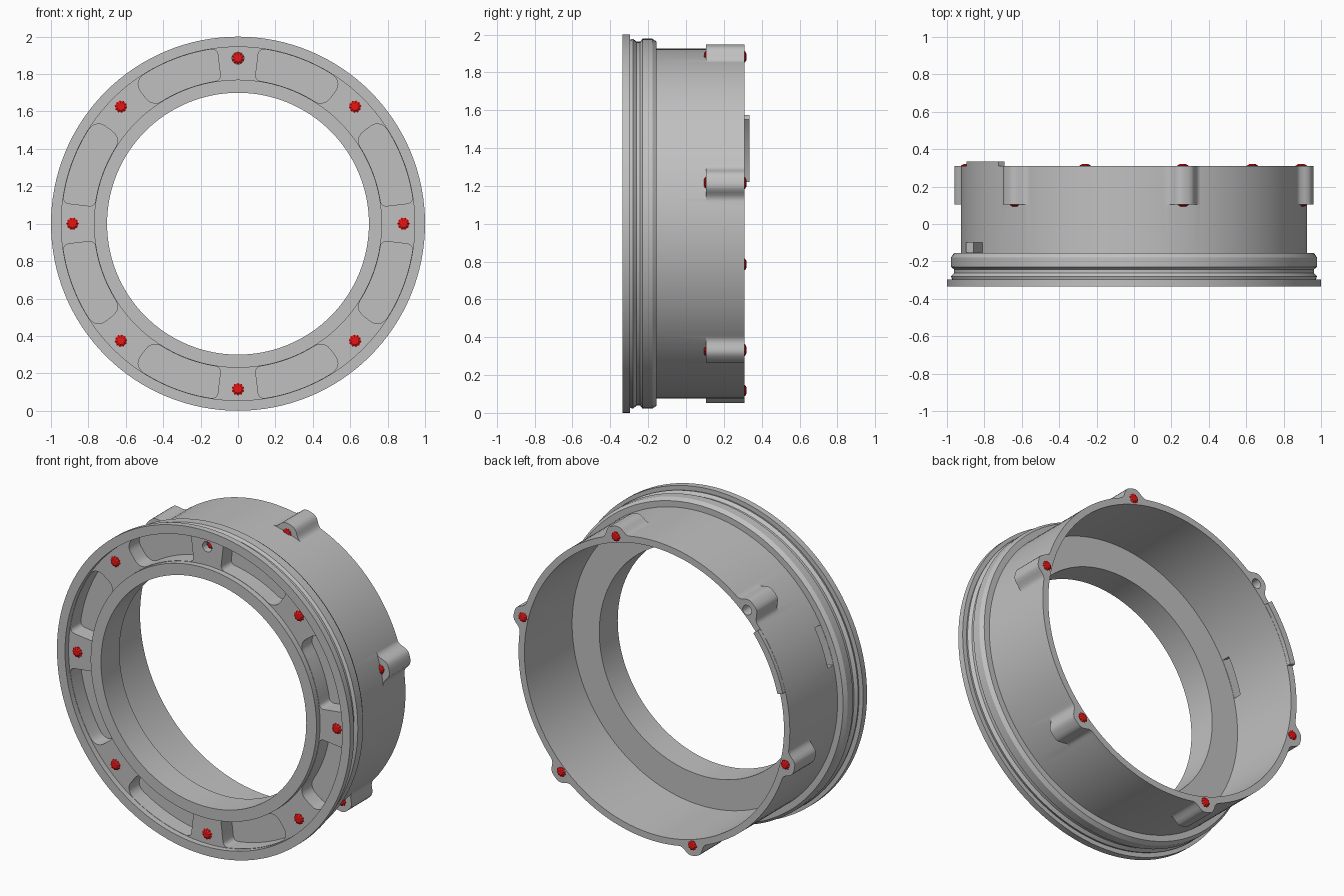
import bpy, bmesh, math
from mathutils import Vector

old = bpy.data.objects.get("Cube")
if old:
    bpy.data.objects.remove(old, do_unlink=True)


def make_material(name, rgb, roughness):
    m = bpy.data.materials.new(name)
    m.use_nodes = True
    m.diffuse_color = (*rgb, 1)
    bsdf = m.node_tree.nodes["Principled BSDF"]
    bsdf.inputs["Base Color"].default_value = (*rgb, 1)
    bsdf.inputs["Roughness"].default_value = roughness
    return m


GREY = make_material("light grey", (0.53, 0.53, 0.53), 0.5)
RED = make_material("red", (0.8, 0.008, 0.008), 0.5)


def polar(r, deg, y):
    a = math.radians(deg)
    return Vector((r * math.cos(a), y, 1 + r * math.sin(a)))


def prism(bm, outline, y0, y1):
    """Extrude an outline of (radius, degrees) along the ring axis."""
    lo = [bm.verts.new(polar(r, a, y0)) for r, a in outline]
    hi = [bm.verts.new(polar(r, a, y1)) for r, a in outline]
    n = len(lo)
    bm.faces.new(lo)
    bm.faces.new(hi[::-1])
    for i in range(n):
        j = (i + 1) % n
        bm.faces.new((lo[i], hi[i], hi[j], lo[j]))


def arc_outline(r0, r1, a0, a1, steps=12):
    span = [a0 + (a1 - a0) * i / steps for i in range(steps + 1)]
    return [(r1, a) for a in span] + [(r0, a) for a in reversed(span)]


def rounded_arc_outline(r0, r1, a0, a1, fillets, steps=12):
    """Arc shape with its corners rounded; fillets are for the a0 and a1 ends."""
    pts = []
    f0, f1 = fillets
    k = math.degrees(1 / ((r0 + r1) / 2))

    def corner(r, a, f, start):
        for i in range(6):
            t = math.radians(start + 18 * i)
            pts.append((r + f * math.sin(t), a + f * k * math.cos(t)))

    def run(r, s, e):
        pts.extend((r, s + (e - s) * i / steps) for i in range(1, steps))

    lo, hi = a0 + f0 * k, a1 - f1 * k
    corner(r1 - f1, hi, f1, 0)
    run(r1, hi, lo)
    corner(r1 - f0, lo, f0, 90)
    corner(r0 + f0, lo, f0, 180)
    run(r0, lo, hi)
    corner(r0 + f1, hi, f1, 270)
    return pts


def circle_outline(r, a, radius, sides=20):
    pts = []
    for i in range(sides):
        t = math.tau * i / sides
        u, v = r + radius * math.cos(t), radius * math.sin(t)
        pts.append((math.hypot(u, v), a + math.degrees(math.atan2(v, u))))
    return pts


def finish(name, bm, mat):
    bmesh.ops.recalc_face_normals(bm, faces=bm.faces[:])
    me = bpy.data.meshes.new(name)
    bm.to_mesh(me)
    bm.free()
    me.materials.append(mat)
    ob = bpy.data.objects.new(name, me)
    bpy.context.collection.objects.link(ob)
    return ob


def boolean(target, tool, operation):
    mod = target.modifiers.new(operation, "BOOLEAN")
    mod.operation, mod.solver, mod.object = operation, "EXACT", tool
    bpy.context.view_layer.update()
    deps = bpy.context.evaluated_depsgraph_get()
    result = bpy.data.meshes.new_from_object(target.evaluated_get(deps))
    target.modifiers.clear()
    target.data = result
    bpy.data.objects.remove(tool, do_unlink=True)


def smooth(ob):
    bpy.ops.object.select_all(action="DESELECT")
    ob.select_set(True)
    bpy.context.view_layer.objects.active = ob
    bpy.ops.object.shade_smooth_by_angle(angle=math.radians(32))


# Ring housing: closed (radius, y) profile turned about the axis
FRONT, BACK, SHELF, FACE = -0.335, 0.31, -0.155, -0.3
profile = [(1, FRONT), (1, -0.297), (0.972, -0.297), (0.978, -0.28),
           (0.962, -0.262), (0.962, -0.242), (0.978, -0.23), (0.978, -0.178),
           (0.962, SHELF), (0.925, SHELF), (0.925, BACK), (0.885, BACK),
           (0.885, SHELF), (0.7, SHELF), (0.7, FRONT), (0.77, FRONT),
           (0.77, FACE), (0.945, FACE), (0.945, FRONT)]
SEG = 128
bm = bmesh.new()
rings = [[bm.verts.new(polar(r, 360 * s / SEG, y)) for r, y in profile]
         for s in range(SEG)]
for s in range(SEG):
    a, b = rings[s], rings[(s + 1) % SEG]
    for i in range(len(profile)):
        j = (i + 1) % len(profile)
        bm.faces.new((a[i], a[j], b[j], b[i]))
housing = finish("ring_housing", bm, GREY)

# Screw lugs around the back edge, with flared flanks
LUG_ANGLES = [13.5 + 60 * i for i in range(6)]
LUG_R, OPEN_LUG = 0.92, 133.5
half = [(0.1, 0.897), (0.1, 0.919), (0.085, 0.923), (0.07, 0.935),
        (0.058, 0.953), (0.045, 0.97), (0.03, 0.979), (0.012, 0.982)]
section = half + [(-t, r) for t, r in reversed(half)]
bm = bmesh.new()
for angle in LUG_ANGLES:
    prism(bm, [(math.hypot(t, r), angle + math.degrees(math.atan2(t, r)))
               for t, r in section], 0.105, BACK)
boolean(housing, finish("lug_blocks", bm, GREY), "UNION")

# Front pockets, wall slot and the two open screw holes
bm = bmesh.new()
for q in range(4):
    base = 90 * q
    prism(bm, rounded_arc_outline(0.772, 0.943, base + 6.8, base + 36.3,
                                  (0.03, 0.06)), -0.4, -0.2)
    prism(bm, rounded_arc_outline(0.772, 0.943, base + 53.7, base + 83.2,
                                  (0.06, 0.03)), -0.4, -0.2)
prism(bm, arc_outline(0.87, 0.95, 151, 166), -0.153, -0.1)
prism(bm, circle_outline(LUG_R, OPEN_LUG, 0.03), 0.24, 0.4)
prism(bm, circle_outline(0.885, 90, 0.032), -0.4, -0.22)
boolean(housing, finish("cutters", bm, GREY), "DIFFERENCE")
smooth(housing)

# Raised locating tab on the back edge
bm = bmesh.new()
prism(bm, arc_outline(0.886, 0.924, 141.5, 165.5), 0.3, 0.335)
smooth(finish("locating_tab", bm, GREY))


# Threaded inserts: ridged plugs with slightly tapered ends
def insert(bm, r, angle, radius, y0, y1, sides=20):
    tip = 0.008
    loops = []
    for y, scale in ((y0, 0.55), (y0 + tip, 1), (y1 - tip, 1), (y1, 0.55)):
        loop = []
        for i, (pr, pa) in enumerate(circle_outline(r, angle, radius * scale, sides)):
            p = polar(pr, pa, y)
            if i % 2:
                p = p.lerp(polar(r, angle, y), 0.14)
            loop.append(bm.verts.new(p))
        loops.append(loop)
    bm.faces.new(loops[0])
    bm.faces.new(loops[-1])
    for a, b in zip(loops, loops[1:]):
        for i in range(sides):
            j = (i + 1) % sides
            bm.faces.new((a[i], a[j], b[j], b[i]))


bm = bmesh.new()
for i in range(8):
    start = -0.265 if i == 2 else -0.31
    insert(bm, 0.885, 45 * i, 0.034, start, -0.205)
finish("front_inserts", bm, RED)

bm = bmesh.new()
for angle in LUG_ANGLES:
    end = 0.25 if angle == OPEN_LUG else BACK + 0.01
    insert(bm, LUG_R, angle, 0.031, 0.094, end)
finish("lug_inserts", bm, RED)
